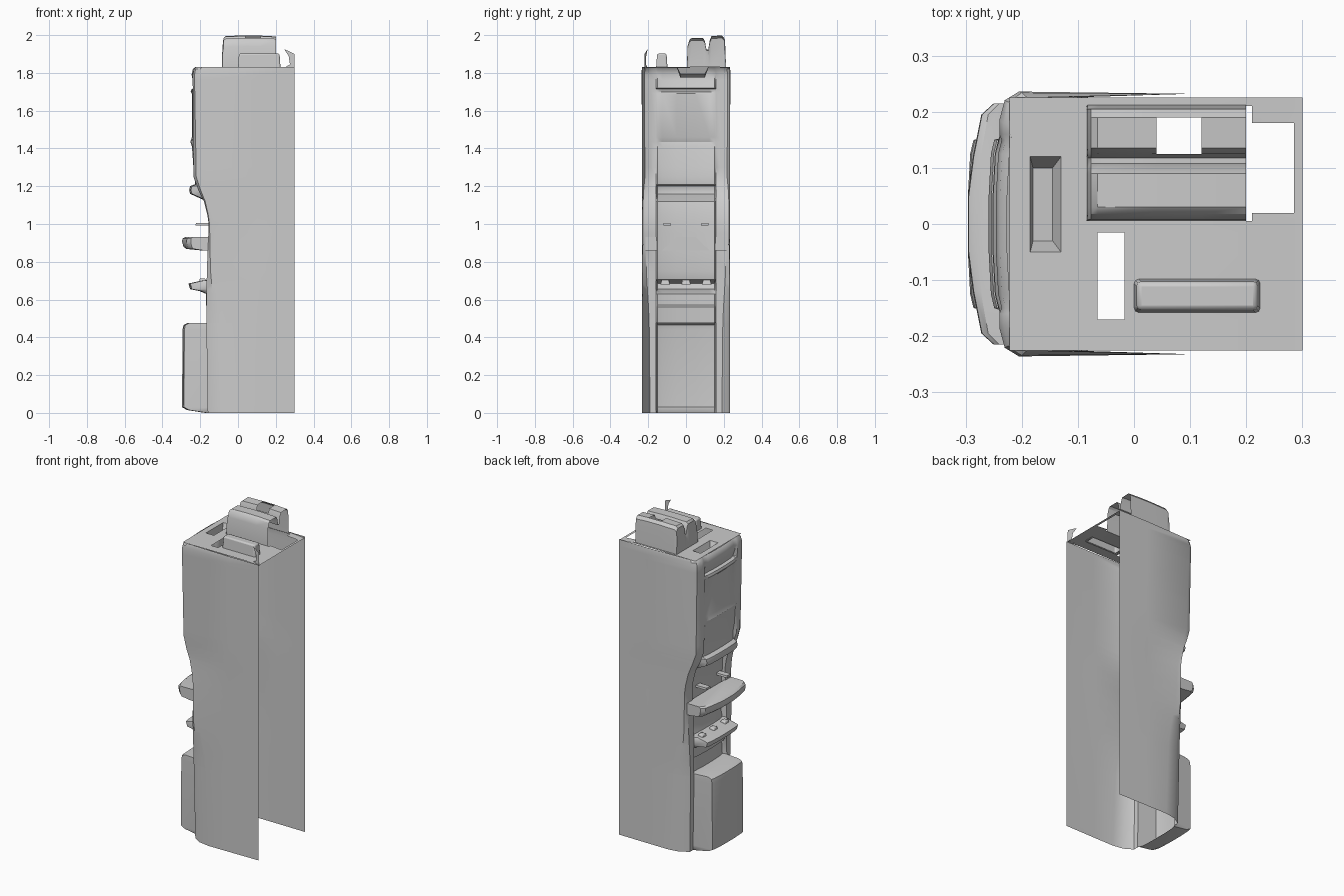
import bpy, bmesh
from mathutils import Vector

if "Cube" in bpy.data.objects:
    bpy.data.objects.remove(bpy.data.objects["Cube"])


def make(name, verts, faces, bevel=0.0, angle=0.6):
    me = bpy.data.meshes.new(name)
    me.from_pydata([tuple(v) for v in verts], [], faces)
    bm = bmesh.new()
    bm.from_mesh(me)
    bmesh.ops.remove_doubles(bm, verts=bm.verts, dist=0.0005)
    bmesh.ops.recalc_face_normals(bm, faces=bm.faces)
    bm.to_mesh(me)
    bm.free()
    ob = bpy.data.objects.new(name, me)
    bpy.context.collection.objects.link(ob)
    if bevel:
        m = ob.modifiers.new("bevel", 'BEVEL')
        m.width, m.segments, m.limit_method = bevel, 2, 'ANGLE'
    bpy.ops.object.select_all(action='DESELECT')
    ob.select_set(True)
    bpy.context.view_layer.objects.active = ob
    bpy.ops.object.shade_smooth_by_angle(angle=angle)
    return ob


def lerp_table(table, z):
    for a, b in zip(table, table[1:]):
        if z <= b[0]:
            t = (z - a[0]) / (b[0] - a[0])
            return [p + (q - p) * t for p, q in zip(a[1:], b[1:])]
    return table[-1][1:]


def loft(name, rings, closed=False):
    n = len(rings[0])
    faces = []
    for r in range(len(rings) - 1):
        for i in range(n if closed else n - 1):
            j = (i + 1) % n
            faces.append((r * n + i, r * n + j, (r + 1) * n + j, (r + 1) * n + i))
    if closed:
        faces += [tuple(range(n)), tuple(range((len(rings) - 1) * n, len(rings) * n))]
    return make(name, [p for ring in rings for p in ring], faces)


def grid_sheet(name, xs, ys, z, is_hole):
    # flat sheet of cells; cells whose centre is in a hole are left out
    verts = [(x, y, z(x, y)) for x in xs for y in ys]
    n = len(ys)
    faces = [(i * n + j, (i + 1) * n + j, (i + 1) * n + j + 1, i * n + j + 1)
             for i in range(len(xs) - 1) for j in range(n - 1)
             if not is_hole((xs[i] + xs[i + 1]) / 2, (ys[j] + ys[j + 1]) / 2)]
    return make(name, verts, faces)


def hull_box(name, lo, hi, taper, skip, bevel):
    # box without the faces named in skip; the top is drawn in by taper
    x0, y0, z0 = lo
    x1, y1, z1 = hi
    t = taper
    v = [(x0, y0, z0), (x1, y0, z0), (x1, y1, z0), (x0, y1, z0),
         (x0 + t, y0 + t, z1), (x1 - t, y0 + t, z1), (x1 - t, y1 - t, z1), (x0 + t, y1 - t, z1)]
    f = {'bottom': (0, 1, 2, 3), 'top': (4, 5, 6, 7), 'front': (0, 1, 5, 4),
         'right': (1, 2, 6, 5), 'back': (2, 3, 7, 6), 'left': (3, 0, 4, 7)}
    return make(name, v, [f[k] for k in f if k not in skip], bevel)


# cabinet shell: side walls and moulded panel in one sheet, open behind and below
# frame: height, wall corner x, wall corner y, frame x, frame y
frame = [(0, -.04, .233, -.16, .19), (.5, -.06, .23, -.168, .195), (.75, -.11, .228, -.165, .21),
         (1.0, -.13, .225, -.155, .213), (1.1, -.145, .225, -.17, .21), (1.18, -.17, .228, -.21, .2),
         (1.25, -.19, .23, -.236, .185), (1.79, -.205, .236, -.24, .185),
         (1.82, -.2, .234, -.232, .18), (1.832, -.19, .225, -.222, .175)]
# panel: height, depth of the middle strip
panel = [(0, -.17), (.015, -.265), (.03, -.292), (.44, -.29), (.465, -.285), (.475, -.265),
         (.476, -.15), (.56, -.145), (.57, -.165), (.63, -.165), (.645, -.2), (.655, -.25),
         (.685, -.258), (.7, -.19), (.705, -.15), (.75, -.14), (.86, -.15), (.95, -.145), (1.0, -.15),
         (1.05, -.15), (1.12, -.165), (1.135, -.195), (1.16, -.25), (1.18, -.255), (1.2, -.25),
         (1.21, -.225), (1.25, -.222), (1.3, -.232), (1.41, -.24), (1.435, -.248), (1.46, -.24),
         (1.69, -.24), (1.7, -.247), (1.715, -.242), (1.72, -.222), (1.76, -.235), (1.79, -.242),
         (1.82, -.235), (1.832, -.222)]
rings = []
for z, xp in panel:
    xc, yc, xe, ye = lerp_table(frame, z)
    half = [(.3, .23), (.1, .232), (xc, yc), ((xc + xe) / 2 - .008, (yc + ye) / 2 + .01),
            (xe, ye), (xe, .16), (xp + .006, .15), (xp, .125), (xp - .004, .05)]
    ring = half + [(x, -y) for x, y in reversed(half)]
    rings.append([(x, y, z) for x, y in ring])
loft("cabinet_shell", rings)


# rounded shelves across the panel
def shelf(name, outline, levels):
    pts = outline + [(x, -y) for x, y in reversed(outline)]
    loft(name, [[(-.15 + (x + .15) * s, y, z) for x, y in pts] for z, s in levels], True)


shelf("counter_shelf", [(-.15, .215), (-.25, .215), (-.272, .195), (-.287, .12), (-.296, .05)],
      [(.86, .3), (.868, .85), (.88, .95), (.905, 1), (.922, .99), (.93, .9)])

# small pegs above the counter
for y in (-.1, .1):
    hull_box("counter_peg", (-.225, y - .02, .992), (-.14, y + .02, 1.004), .002, (), 0)

# scalloped lip on the lower ledge
for y in (-.11, 0, .11):
    hull_box("ledge_tab", (-.21, y - .025, .68), (-.165, y + .025, .712), .008, ('bottom',), .006)


# roof sheet with slot, pocket and openings beneath the housing
def inside(x, y, r):
    return r[0] < x < r[1] and r[2] < y < r[3]


roof_holes = [(-.065, -.017, -.17, -.015), (-.185, -.13, -.05, .12), (-.085, .21, .005, .21),
              (.21, .285, .02, .18), (.005, .21, -.155, -.1)]
grid_sheet("roof", [-.222, -.185, -.13, -.085, -.065, -.017, .005, .21, .285, .3],
           [-.225, -.17, -.155, -.1, -.05, -.015, .005, .02, .12, .18, .21, .225],
           lambda x, y: 1.832 if x < .25 else 1.826,
           lambda x, y: any(inside(x, y, r) for r in roof_holes))

# sunken pocket in the roof
t = [(-.185, -.05, 1.832), (-.13, -.05, 1.832), (-.13, .12, 1.832), (-.185, .12, 1.832),
     (-.18, -.03, 1.775), (-.145, -.03, 1.795), (-.145, .1, 1.795), (-.18, .1, 1.775)]
make("roof_pocket", t, [(4, 5, 6, 7)] + [(i, (i + 1) % 4, (i + 1) % 4 + 4, i + 4) for i in range(4)])

# roof housing: grooved top with an opening, ragged open end
profile = [(.005, 1.83), (.008, 1.94), (.018, 1.975), (.03, 1.985), (.09, 1.985), (.1, 1.968),
           (.108, 1.925), (.118, 1.925), (.125, 1.97), (.135, 1.995), (.19, 1.998), (.205, 1.98),
           (.208, 1.94), (.212, 1.83)]
stations = [(-.085, .0), (-.083, .6), (-.077, .92), (-.065, .985), (.04, 1), (.12, .995), (.2, .97)]
hv, hf, n = [], [], len(profile)
for x, s in stations:
    hv += [(x, y, 1.83 + (z - 1.83) * s) for y, z in profile]
for i in range(len(stations) - 1):
    for j in range(n - 1):
        if not (i == 4 and 8 <= j <= 9):
            hf.append((i * n + j, (i + 1) * n + j, (i + 1) * n + j + 1, i * n + j + 1))
# the end wall is a vertical strip along the first station
for k in range(n - 2):
    if k > 0:
        hf.append((0, k, k + 1))
make("roof_housing", hv, hf)

# low block on the roof
hull_box("roof_block", (0, -.158, 1.828), (.225, -.098, 1.902), .005, ('bottom',), .008)

# torn fin at the rear corner
fin = [(.25, 1.83), (.275, 1.845), (.268, 1.89), (.245, 1.925), (.27, 1.915), (.298, 1.9), (.3, 1.82)]
make("corner_fin", [(x, -.205 - (x - .25) * .3, z) for x, z in fin], [tuple(range(len(fin)))])
